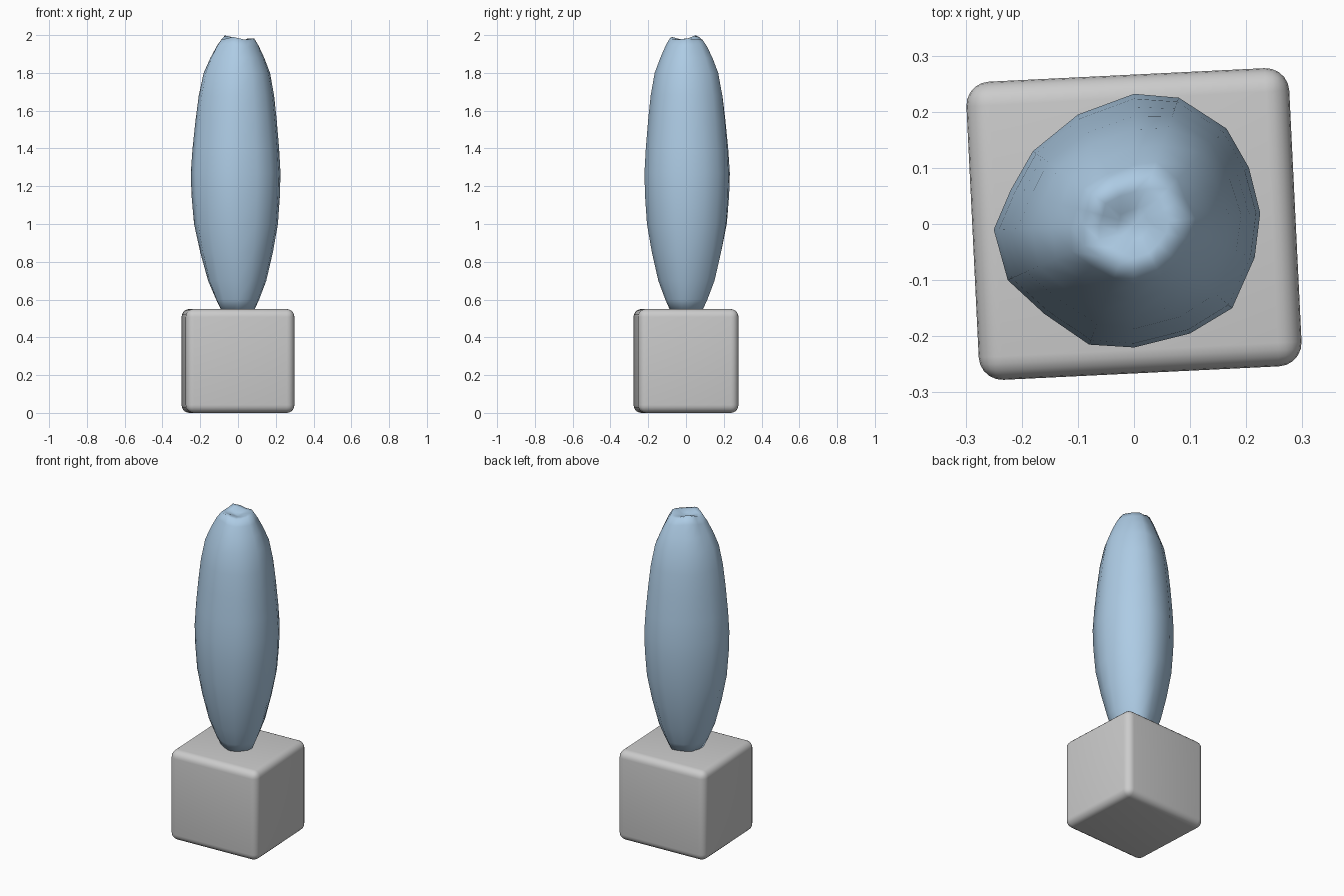
import bpy, bmesh
from math import sin, cos, pi, radians, exp

if "Cube" in bpy.data.objects:
    bpy.data.objects.remove(bpy.data.objects["Cube"])

blue = bpy.data.materials.new("shrub_blue")
blue.diffuse_color = (0.42, 0.60, 0.78, 1)
blue.use_nodes = True
blue.node_tree.nodes["Principled BSDF"].inputs["Base Color"].default_value = blue.diffuse_color


def finish(bm, name, angle):
    bmesh.ops.recalc_face_normals(bm, faces=bm.faces)
    me = bpy.data.meshes.new(name)
    bm.to_mesh(me)
    bm.free()
    ob = bpy.data.objects.new(name, me)
    bpy.context.collection.objects.link(ob)
    bpy.ops.object.select_all(action='DESELECT')
    ob.select_set(True)
    bpy.context.view_layer.objects.active = ob
    bpy.ops.object.shade_smooth_by_angle(angle=radians(angle))
    return ob


# Planter: rounded block, turned slightly about z
bm = bmesh.new()
bmesh.ops.create_cube(bm, size=1)
bmesh.ops.scale(bm, vec=(0.576, 0.532, 0.55), verts=bm.verts)
bmesh.ops.bevel(bm, geom=bm.edges[:], offset=0.042, segments=5, profile=0.5, affect='EDGES')
planter = finish(bm, "planter", 60)
planter.location.z = 0.275
planter.rotation_euler.z = radians(2.8)

# Shrub: irregular plan outline lofted through a tall spindle profile
outline = [(0.225, 0.02), (0.205, 0.10), (0.165, 0.17), (0.08, 0.225),
           (0, 0.232), (-0.10, 0.195), (-0.18, 0.13), (-0.22, 0.06),
           (-0.25, -0.01), (-0.225, -0.10), (-0.16, -0.16), (-0.08, -0.215),
           (0, -0.22), (0.10, -0.195), (0.175, -0.15), (0.215, -0.06)]
profile = [(0.54, 0.36), (0.60, 0.48), (0.70, 0.65), (0.85, 0.81), (1.0, 0.935),
           (1.15, 0.985), (1.27, 1.0), (1.4, 0.965), (1.55, 0.905), (1.68, 0.84),
           (1.8, 0.74), (1.88, 0.60), (1.94, 0.47), (1.975, 0.37), (1.975, 0.26),
           (1.968, 0.12)]
peaks = [(-0.06, 0.055, 0.025), (-0.03, -0.08, 0.016), (0.065, 0.01, 0.008)]

bm = bmesh.new()
rings = []
for z, s in profile:
    ring = []
    for i, (x, y) in enumerate(outline):
        # lobes grow towards both ends
        k = s * (1 + 0.10 * (1 - s) * cos(5 * 2 * pi * i / 16 + 0.8))
        px, py = x * k, y * k
        pz = z
        if z > 1.9:
            pz += sum(h * exp(-((px - a) ** 2 + (py - b) ** 2) / 0.0016) for a, b, h in peaks)
        ring.append(bm.verts.new((px, py, pz)))
    rings.append(ring)
for lo, hi in zip(rings, rings[1:]):
    for i in range(16):
        j = (i + 1) % 16
        bm.faces.new((lo[i], lo[j], hi[j], hi[i]))
tip = bm.verts.new((0, 0, 1.962))
for i in range(16):
    bm.faces.new((rings[-1][i], rings[-1][(i + 1) % 16], tip))
bm.faces.new(rings[0])
shrub = finish(bm, "shrub", 70)
shrub.data.materials.append(blue)
